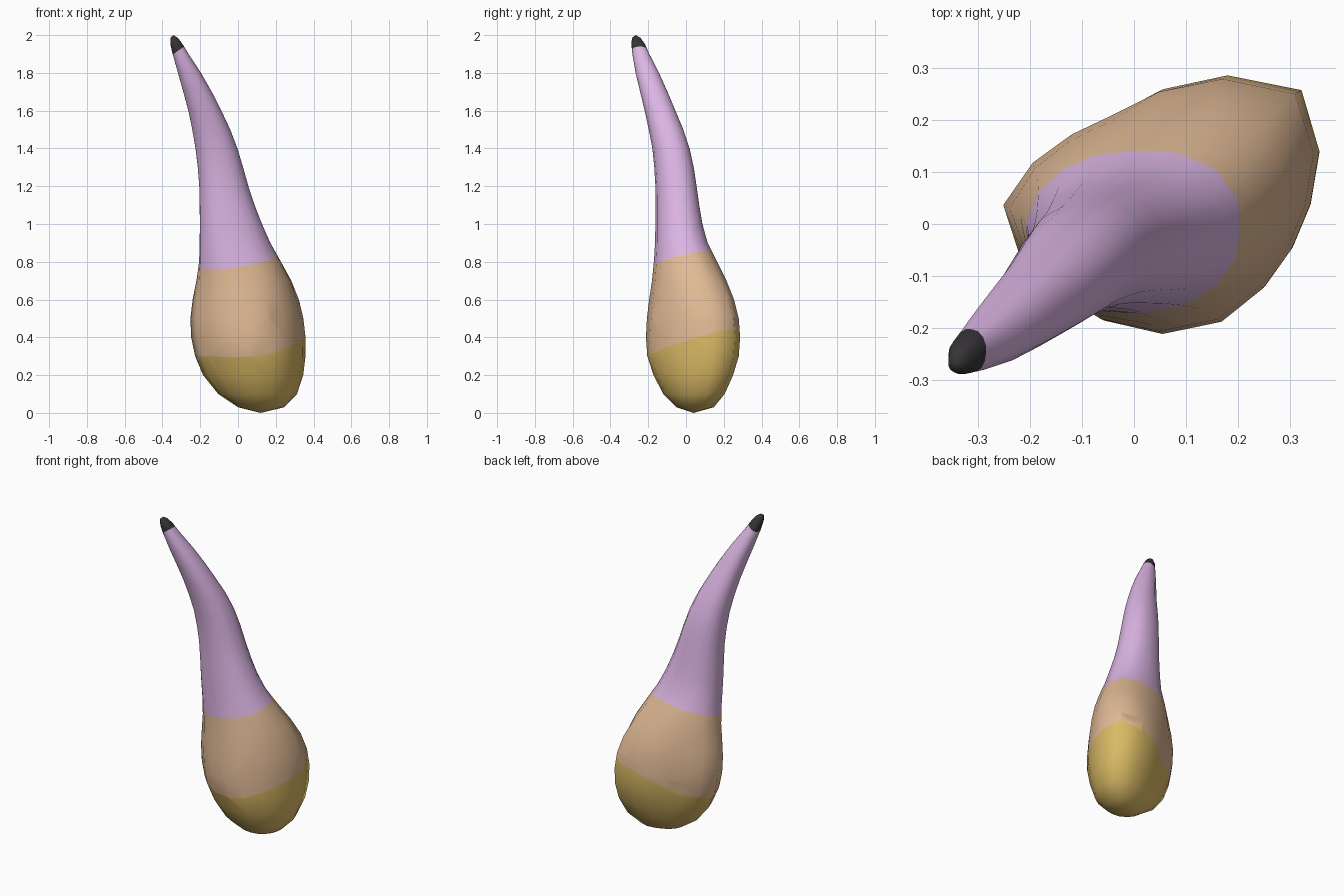
import bpy, bmesh, math
from mathutils import Vector

if "Cube" in bpy.data.objects:
    bpy.data.objects.remove(bpy.data.objects["Cube"])

SIDES = 16
# Body cross-section: radius relative to the half widths, every 22.5 degrees
BULGE = [.94, 1.08, 1.25, 1.08, .89, .76, .78, .87, 1.0, .97, .94, .97, 1.0, .98, .91, .89]

# Sections: z, x min, x max, y min, y max, blend (1 = bulged body, 0 = horn)
RINGS = [
    (.03, 0.0, .245, -.05, .148, .5),
    (.10, -.105, .313, -.12, .205, .8),
    (.20, -.185, .346, -.172, .25, 1),
    (.30, -.227, .358, -.205, .28, 1),
    (.40, -.248, .358, -.212, .287, 1),
    (.50, -.252, .347, -.207, .28, .95),
    (.60, -.24, .323, -.195, .255, .8),
    (.70, -.22, .283, -.18, .215, .5),
    (.80, -.206, .228, -.17, .165, .2),
    (.90, -.203, .172, -.164, .115, .1),
    (1.0, -.202, .127, -.162, .087, 0),
    (1.1, -.203, .088, -.161, .07, 0),
    (1.2, -.205, .055, -.162, .056, 0),
    (1.3, -.213, .027, -.168, .041, 0),
    (1.4, -.225, -.003, -.178, .019, 0),
    (1.5, -.242, -.041, -.197, -.014, 0),
    (1.6, -.263, -.088, -.219, -.056, 0),
    (1.7, -.29, -.139, -.243, -.098, 0),
    (1.8, -.318, -.196, -.267, -.143, 0),
    (1.9, -.346, -.262, -.284, -.194, 0),
    (1.95, -.358, -.292, -.289, -.216, 0),
    (1.985, -.358, -.318, -.286, -.24, 0),
]

# Colour borders from the bottom up, each the lowest of planes z = a + b*x + c*y
BORDERS = [[(.344, .115, .263), (.384, .515, -.137)],
           [(.81, .15, .22)],
           [(2.139, .7, 0)]]
COLOURS = [("yellow_base", (.70, .49, .13)), ("tan_body", (.75, .49, .30)),
           ("lilac_horn", (.71, .46, .77)), ("charcoal_tip", (.037, .034, .038))]

bm = bmesh.new()


def make_ring(z, x0, x1, y0, y1, blend):
    verts = []
    for i in range(SIDES):
        t = 2 * math.pi * i / SIDES
        # the leaning horn is a little longer along its leaning direction
        horn = 1 + .11 * max(0, math.cos(2 * t - math.pi / 2))
        r = horn + (BULGE[i] - horn) * blend
        verts.append(bm.verts.new(((x0 + x1) / 2 + (x1 - x0) / 2 * r * math.cos(t),
                                   (y0 + y1) / 2 + (y1 - y0) / 2 * r * math.sin(t), z)))
    return verts


# Loft the rings and close both ends with a point
rings = [make_ring(*r) for r in RINGS]
bottom = bm.verts.new((.12, .04, 0))
top = bm.verts.new((-.342, -.266, 2))
for i in range(SIDES):
    j = (i + 1) % SIDES
    for lo, hi in zip(rings, rings[1:]):
        bm.faces.new((lo[i], lo[j], hi[j], hi[i]))
    bm.faces.new((bottom, rings[0][j], rings[0][i]))
    bm.faces.new((top, rings[-1][i], rings[-1][j]))

# Cut clean colour borders, then colour by height
for planes in BORDERS:
    for a, b, c in planes:
        bmesh.ops.bisect_plane(bm, geom=bm.verts[:] + bm.edges[:] + bm.faces[:], dist=1e-5,
                               plane_co=(0, 0, a), plane_no=Vector((-b, -c, 1)).normalized())
bmesh.ops.recalc_face_normals(bm, faces=bm.faces[:])
for f in bm.faces:
    p = f.calc_center_median()
    f.material_index = sum(p.z > min(a + b * p.x + c * p.y for a, b, c in planes)
                           for planes in BORDERS)
    f.smooth = True

mesh = bpy.data.meshes.new("curved_horn_gourd")
bm.to_mesh(mesh)
bm.free()
for name, rgb in COLOURS:
    mat = bpy.data.materials.new(name)
    mat.diffuse_color = (*rgb, 1)
    mat.use_nodes = True
    mat.node_tree.nodes["Principled BSDF"].inputs["Base Color"].default_value = mat.diffuse_color
    mesh.materials.append(mat)
bpy.context.collection.objects.link(bpy.data.objects.new("curved_horn_gourd", mesh))
